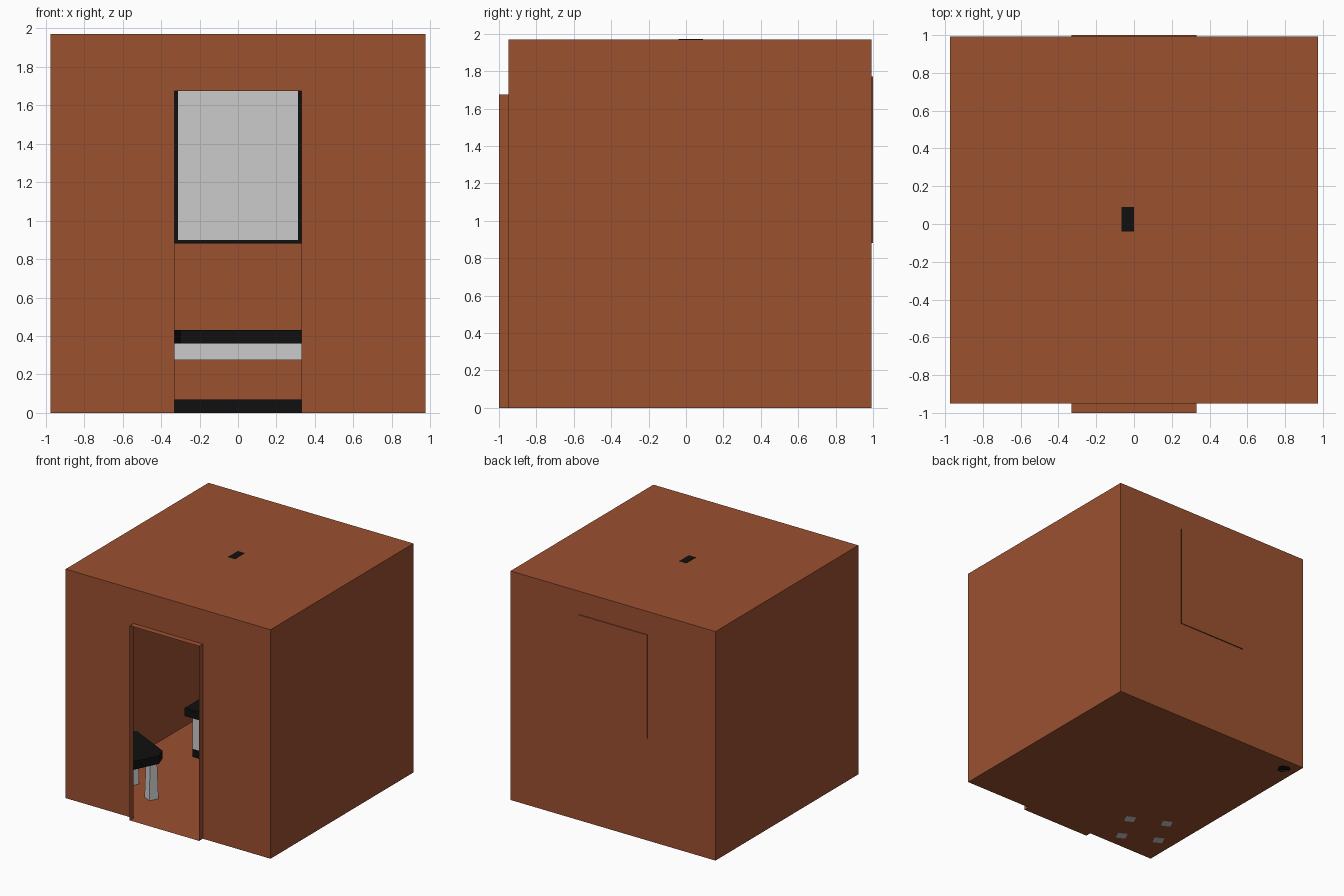
import bpy, bmesh
from math import radians
from mathutils import Matrix

if "Cube" in bpy.data.objects:
    bpy.data.objects.remove(bpy.data.objects["Cube"])


def material(name, color):
    m = bpy.data.materials.new(name)
    m.diffuse_color = color
    m.use_nodes = True
    m.node_tree.nodes["Principled BSDF"].inputs["Base Color"].default_value = m.diffuse_color
    return m


BROWN = material("brown", (0.33, 0.082, 0.03, 1))
BLACK = material("black", (0.005, 0.005, 0.005, 1))


def finish(name, bm, mat=None, matrix=None):
    bmesh.ops.recalc_face_normals(bm, faces=bm.faces)
    me = bpy.data.meshes.new(name)
    bm.to_mesh(me)
    bm.free()
    ob = bpy.data.objects.new(name, me)
    bpy.context.collection.objects.link(ob)
    if mat:
        me.materials.append(mat)
    if matrix:
        ob.matrix_world = matrix
    return ob


def box(name, x, y, z, mat=None):
    bm = bmesh.new()
    bmesh.ops.create_cube(bm, size=1)
    for v in bm.verts:
        v.co = [(a + b) / 2 + c * (b - a) for c, (a, b) in zip(v.co, (x, y, z))]
    return finish(name, bm, mat)


def cone(name, sides, r1, r2, z0, z1, mat=None, matrix=None, turn=0):
    bm = bmesh.new()
    bmesh.ops.create_cone(bm, cap_ends=True, segments=sides, radius1=r1, radius2=r2,
                          depth=z1 - z0,
                          matrix=Matrix.Translation((0, 0, (z0 + z1) / 2)) @ Matrix.Rotation(turn, 4, 'Z'))
    return finish(name, bm, mat, matrix)


# Room shell: thin sheet walls with a doorway and a shallow window recess
X, F, B, H = 0.975, -0.95, 0.992, 1.97
W, DOOR_H, SILL, HEAD = 0.33, 1.675, 0.88, 1.77
bm = bmesh.new()


def quad(*pts):
    bm.faces.new([bm.verts.new(p) for p in pts])


def wall(y, x0, x1, z0, z1):
    quad((x0, y, z0), (x1, y, z0), (x1, y, z1), (x0, y, z1))


def rim(ya, yb, z0, z1):
    ring = [(-W, z0), (W, z0), (W, z1), (-W, z1)]
    for (xa, za), (xb, zb) in zip(ring, ring[1:] + ring[:1]):
        quad((xa, ya, za), (xb, ya, zb), (xb, yb, zb), (xa, yb, za))


for z in (0, H):
    quad((-X, F, z), (X, F, z), (X, B, z), (-X, B, z))
for x in (-X, X):
    quad((x, F, 0), (x, B, 0), (x, B, H), (x, F, H))
for x0, x1 in ((-X, -W), (W, X)):
    wall(F, x0, x1, 0, H)
    wall(B, x0, x1, 0, H)
wall(F, -W, W, DOOR_H, H)
wall(B, -W, W, 0, SILL)
wall(B, -W, W, HEAD, H)
wall(1.0, -W, W, SILL, HEAD)
rim(F, -1.0, 0, DOOR_H)
rim(B, 1.0, SILL, HEAD)
bmesh.ops.remove_doubles(bm, verts=bm.verts, dist=1e-5)
finish("room_shell", bm, BROWN)

# Window on the back wall
box("window_frame", (-W, W), (0.982, 0.997), (SILL, HEAD), BLACK)
box("window_pane", (-W + 0.017, W - 0.017), (0.978, 0.984), (SILL + 0.02, HEAD - 0.02))

# Long table towards the back of the room
box("long_table_top", (-0.64, 0.64), (0.19, 0.72), (0.36, 0.43), BLACK)
for y in (0.24, 0.60):
    box("long_table_apron", (-0.60, 0.60), (y, y + 0.07), (0.275, 0.36))
    box("long_table_base_rail", (-0.60, 0.60), (y, y + 0.07), (0.002, 0.07), BLACK)
    for x in (-0.60, 0.53):
        box("long_table_leg", (x, x + 0.07), (y, y + 0.07), (0.07, 0.36))

# Small turned table beside the door, with clipped corners and tapered legs
place = Matrix.Translation((-0.63, -0.62, 0)) @ Matrix.Rotation(radians(-26), 4, 'Z')
bm = bmesh.new()
hx, hy, cx, c = 0.27, 0.19, 0.04, 0.07
outline = [(hx, c - hy), (hx, hy - c), (hx - c, hy), (c - hx, hy),
           (-hx, hy - c), (-hx, c - hy), (c - hx, -hy), (hx - c, -hy)]
top = bm.faces.new([bm.verts.new((x + cx, y, 0.36)) for x, y in outline])
ext = bmesh.ops.extrude_face_region(bm, geom=[top], use_keep_orig=True)
bmesh.ops.translate(bm, vec=(0, 0, 0.07),
                    verts=[g for g in ext["geom"] if isinstance(g, bmesh.types.BMVert)])
finish("side_table_top", bm, BLACK, place)
for sx in (-1, 1):
    for sy in (-1, 1):
        cone("side_table_leg", 4, 0.057, 0.043, -0.001, 0.36, None,
             place @ Matrix.Translation((sx * 0.155, sy * 0.14, 0)), radians(45))

# Waste bin in the back left corner
cone("waste_bin", 16, 0.055, 0.075, 0, 0.2, BLACK, Matrix.Translation((-0.865, 0.877, 0)))

# Ceiling lamp mount
box("ceiling_mount", (-0.065, 0), (-0.04, 0.09), (1.85, H + 0.002), BLACK)
